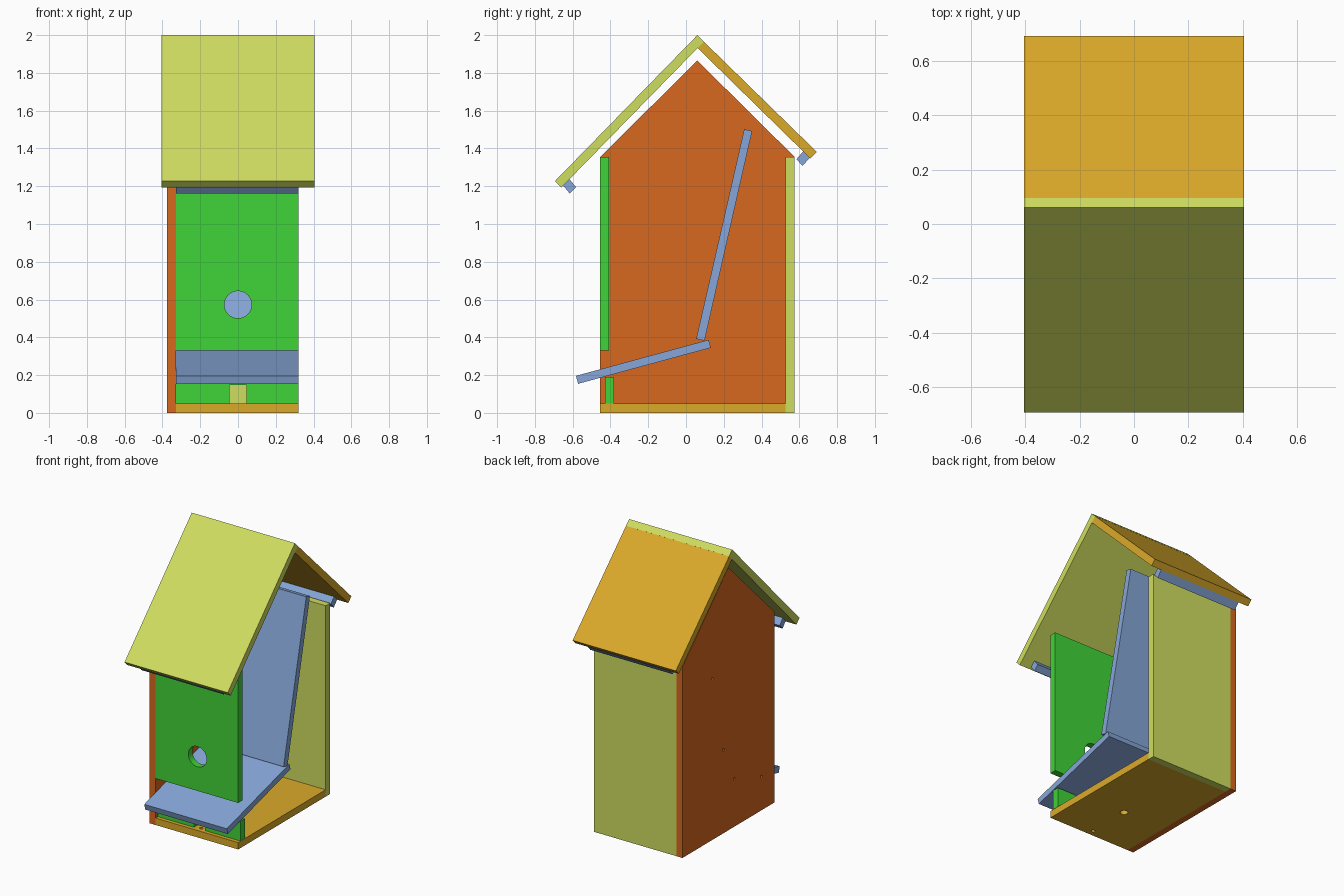
import bpy, bmesh, math
from mathutils import Matrix, Vector

if "Cube" in bpy.data.objects:
    bpy.data.objects.remove(bpy.data.objects["Cube"])

def material(name, rgb):
    m = bpy.data.materials.new(name)
    m.diffuse_color = (*[(c / 255) ** 2.2 for c in rgb], 1)
    m.use_nodes = True
    m.node_tree.nodes["Principled BSDF"].inputs["Base Color"].default_value = m.diffuse_color
    return m

ORANGE = material("side_orange", (214, 104, 36))
GREEN = material("front_green", (66, 210, 58))
LIME = material("board_lime", (206, 220, 96))
GOLD = material("board_gold", (218, 168, 46))
BLUE = material("board_blue", (133, 165, 215))

def extrude(name, profile, start, step, mat):
    """Closed 3D profile pushed from offset start along step."""
    bm = bmesh.new()
    face = bm.faces.new([bm.verts.new(Vector(p) + Vector(start)) for p in profile])
    out = bmesh.ops.extrude_face_region(bm, geom=[face])
    bmesh.ops.translate(bm, vec=step, verts=[v for v in out["geom"] if isinstance(v, bmesh.types.BMVert)])
    bmesh.ops.recalc_face_normals(bm, faces=bm.faces)
    me = bpy.data.meshes.new(name)
    bm.to_mesh(me)
    bm.free()
    ob = bpy.data.objects.new(name, me)
    bpy.context.collection.objects.link(ob)
    me.materials.append(mat)
    return ob

def board(name, yz, mat, x0=-0.328, x1=0.32):
    return extrude(name, [(0, y, z) for y, z in yz], (x0, 0, 0), (x1 - x0, 0, 0), mat)

def rect(y0, y1, z0, z1):
    return [(y0, z0), (y1, z0), (y1, z1), (y0, z1)]

def drill(ob, holes, axis):
    """Cut round holes, each (centre, radius), along the axis."""
    bm = bmesh.new()
    rot = Vector(axis).to_track_quat('Z', 'Y').to_matrix().to_4x4()
    for centre, r in holes:
        bmesh.ops.create_cone(bm, cap_ends=True, segments=40, radius1=r, radius2=r,
                              depth=0.2, matrix=Matrix.Translation(centre) @ rot)
    me = bpy.data.meshes.new("hole_cutter")
    bm.to_mesh(me)
    bm.free()
    cutter = bpy.data.objects.new("hole_cutter", me)
    bpy.context.collection.objects.link(cutter)
    cutter.hide_render = True
    mod = ob.modifiers.new("holes", 'BOOLEAN')
    mod.object, mod.operation, mod.solver = cutter, 'DIFFERENCE', 'EXACT'
    bpy.context.view_layer.objects.active = ob
    bpy.ops.object.modifier_apply(modifier=mod.name)
    bpy.data.objects.remove(cutter)

# gabled side wall with screw holes (the other side is open)
side = board("side_wall", [(-0.455, 0), (0.575, 0), (0.575, 1.355), (0.06, 1.865), (-0.455, 1.355)],
             ORANGE, -0.375, -0.328)
drill(side, [((-0.35, y, z), 0.009) for y, z in
             [(0.24, 1.145), (0.116, 0.592), (-0.007, 0.34), (-0.31, 0.24)]], (1, 0, 0))

# floor, with pivot and latch holes
floor = board("floor", rect(-0.455, 0.526, 0, 0.049), GOLD)
drill(floor, [((0, -0.10, 0.02), 0.025), ((0, -0.41, 0.02), 0.012)], (0, 0, 1))

# back wall and front wall with round entrance
board("back_wall", rect(0.526, 0.575, 0, 1.355), LIME)
front = board("front_wall", rect(-0.455, -0.407, 0.33, 1.355), GREEN)
drill(front, [((0, -0.43, 0.573), 0.072)], (0, 1, 0))

# notched sill under the landing ramp
sill = [(-0.328, 0.05), (-0.045, 0.05), (-0.045, 0.147), (0.045, 0.147),
        (0.045, 0.05), (0.32, 0.05), (0.32, 0.19), (-0.328, 0.19)]
extrude("front_sill", [(x, 0, z) for x, z in sill], (0, -0.43, 0), (0, 0.05, 0), GREEN)

# sloping inner boards
board("ramp", [(-0.583, 0.196), (-0.571, 0.154), (0.132, 0.345), (0.12, 0.387)], BLUE)
board("inner_partition", [(0.054, 0.392), (0.098, 0.382), (0.35, 1.492), (0.308, 1.502)], BLUE)

# roof: front slab overlaps the back slab at the ridge
board("roof_front", [(0.06, 2.0), (0.095, 1.966), (-0.66, 1.193), (-0.694, 1.227)], LIME, -0.405, 0.405)
board("roof_back", [(0.094, 1.966), (0.06, 1.933), (0.658, 1.347), (0.693, 1.381)], GOLD, -0.405, 0.405)

# battens under the eaves
board("front_batten", [(-0.65, 1.203), (-0.617, 1.237), (-0.582, 1.195), (-0.615, 1.161)], BLUE)
board("back_batten", [(0.585, 1.343), (0.62, 1.384), (0.655, 1.35), (0.617, 1.308)], BLUE)
